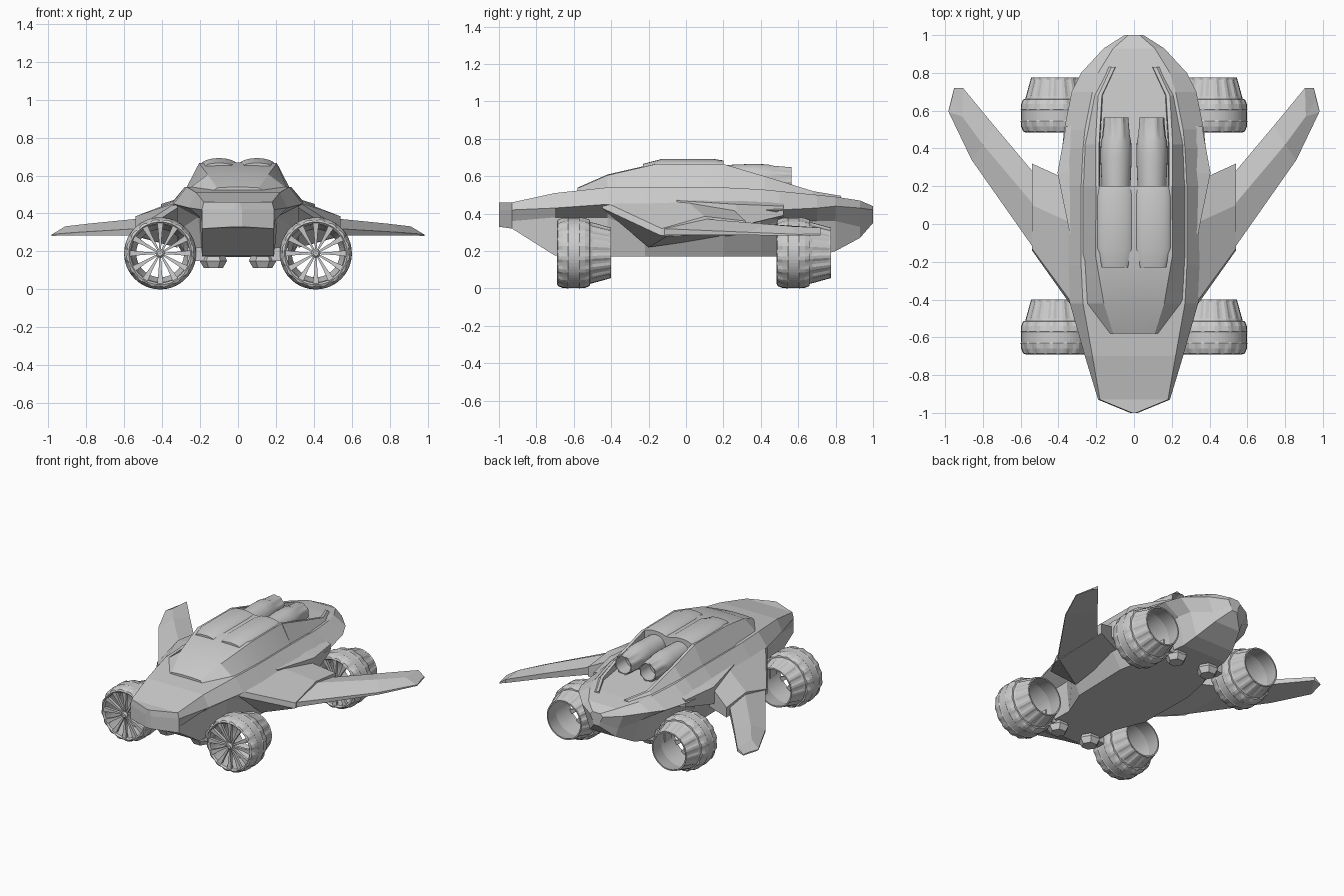
import bpy, bmesh
from math import sin, cos, pi
from mathutils import Vector, Matrix

if "Cube" in bpy.data.objects:
    bpy.data.objects.remove(bpy.data.objects["Cube"])


def finish(name, bm, smooth=None, mirror=False):
    bmesh.ops.remove_doubles(bm, verts=bm.verts, dist=0.0005)
    bmesh.ops.recalc_face_normals(bm, faces=bm.faces)
    me = bpy.data.meshes.new(name)
    bm.to_mesh(me)
    bm.free()
    ob = bpy.data.objects.new(name, me)
    bpy.context.collection.objects.link(ob)
    if smooth:
        bpy.ops.object.select_all(action='DESELECT')
        ob.select_set(True)
        bpy.context.view_layer.objects.active = ob
        bpy.ops.object.shade_smooth_by_angle(angle=smooth)
    if mirror:
        ob.modifiers.new("mirror", 'MIRROR').use_mirror_merge = False
    return ob


def loft(bm, rings, wrap=False):
    """Skin closed rings of points; cap the ends unless wrapped round."""
    vs = [[bm.verts.new(p) for p in r] for r in rings]
    n = len(vs[0])
    pairs = list(zip(vs, vs[1:])) + ([(vs[-1], vs[0])] if wrap else [])
    for a, b in pairs:
        for i in range(n):
            j = (i + 1) % n
            bm.faces.new((a[i], a[j], b[j], b[i]))
    if not wrap:
        bm.faces.new(vs[0])
        bm.faces.new(vs[-1])


def lathe(bm, profile, centre, seg, teeth=()):
    """Spin a closed (y, radius) profile about the y axis; teeth lists notched points."""
    cx, cy, cz = centre
    rings = []
    for k in range(seg):
        a = 2 * pi * k / seg
        ring = []
        for i, (y, r) in enumerate(profile):
            if i in teeth and k % 4 < 2:
                r -= 0.006
            ring.append((cx + r * cos(a), cy + y, cz + r * sin(a)))
        rings.append(ring)
    loft(bm, rings, wrap=True)


def symmetric(y, half):
    """Full ring from right-hand (x, z) points running bottom to top."""
    return [(x, y, z) for x, z in half] + [(-x, y, z) for x, z in reversed(half)]


def box(bm, centre, size):
    m = Matrix.Translation(centre) @ Matrix.Diagonal((*size, 1))
    bmesh.ops.create_cube(bm, size=1, matrix=m)


# Hull: y, bottom z, bottom x, then lower side, belt and shoulder (x, z)
HULL = [
    (-1.0, .33, .02, .02, .38, .02, .42, .01, .46),
    (-.93, .32, .19, .19, .36, .19, .42, .18, .46),
    (-.70, .175, .19, .20, .38, .26, .43, .22, .51),
    (-.42, .17, .19, .21, .38, .34, .45, .27, .54),
    (-.22, .17, .27, .33, .30, .35, .45, .28, .54),
    (.20, .17, .28, .37, .32, .38, .42, .28, .54),
    (.40, .17, .24, .34, .33, .38, .42, .27, .53),
    (.50, .17, .19, .24, .36, .37, .42, .26, .52),
    (.70, .17, .17, .22, .36, .33, .43, .22, .50),
    (.80, .20, .15, .20, .36, .28, .44, .19, .49),
    (.93, .27, .10, .12, .33, .16, .43, .11, .47),
    (1.0, .35, .02, .03, .38, .05, .42, .03, .44),
]
bm = bmesh.new()
loft(bm, [symmetric(y, [(bx, bz), (ax, az), (cx, cz), (dx, dz)])
          for y, bz, bx, ax, az, cx, cz, dx, dz in HULL])
finish("hull", bm)

# Canopy: y, base x, base z, roof edge x, roof z
CANOPY = [(-.58, .13, .52, .11, .535), (-.42, .26, .53, .16, .605),
          (-.16, .275, .53, .205, .665), (.20, .275, .53, .20, .665)]
bm = bmesh.new()
loft(bm, [symmetric(y, [(bx, bz), (rx, rz), (rx * .4, rz + .004)])
          for y, bx, bz, rx, rz in CANOPY])
finish("canopy", bm, smooth=0.4)

# Twin roof humps ahead of the engines
bm = bmesh.new()
rings = []
for y, h, w in ((-.23, .004, .07), (-.13, .03, .1), (.15, .03, .1), (.2, .022, .095)):
    rings.append([(.1 + w * cos(pi * k / 10), y, .65 + (.012 + h) * sin(pi * k / 10))
                  for k in range(11)])
loft(bm, rings)
finish("roof_hump", bm, smooth=0.6, mirror=True)

# Rear deck rims sloping down either side of the engine bay
bm = bmesh.new()
loft(bm, [[(b, y, zb), (t, y, zt), (t - .02, y, zt), (t - .025, y, zb)]
          for y, b, zb, t, zt in ((.2, .275, .53, .205, .665), (.42, .265, .52, .205, .60),
                                  (.68, .22, .49, .19, .52), (.83, .15, .475, .12, .495))])
finish("deck_rim", bm, mirror=True)

# Rear roof engines with open nozzles
bm = bmesh.new()
lathe(bm, [(.19, .001), (.19, .076), (.36, .083), (.44, .08), (.47, .074), (.565, .066),
           (.565, .057), (.46, .055), (.46, .001)], (.095, 0, .583), 32, teeth=(4, 5))
finish("roof_engine", bm, smooth=0.4, mirror=True)

# Wing roots blending into the hull
bm = bmesh.new()
loft(bm, [[(.32, y, z) for y, z in ((-.45, .43), (-.43, .46), (0, .47), (.22, .45),
                                    (.22, .28), (-.2, .22))],
          [(.54, y, z) for y, z in ((-.14, .285), (-.13, .32), (.1, .385), (.32, .36),
                                    (.32, .29), (-.1, .28))]])
finish("wing_root", bm, mirror=True)

# Forward-raked outer wings
bm = bmesh.new()
loft(bm, [
    [(.53, -.13, .285), (.53, -.13, .32), (.53, .1, .372), (.53, .27, .345), (.53, .27, .29)],
    [(.86, .34, .285), (.86, .34, .30), (.80, .42, .345), (.74, .52, .335), (.74, .52, .30)],
    [(.98, .59, .282), (.98, .59, .29), (.91, .57, .332), (.905, .72, .325), (.905, .72, .30)],
    [(.982, .60, .282), (.982, .60, .288), (.965, .66, .292), (.952, .72, .292), (.952, .72, .284)],
])
finish("wing", bm, mirror=True)

# Side scoops standing off the hull behind the wing roots
bm = bmesh.new()
loft(bm, [[(.30, y, z0), (x, y, z0 + .01), (x, y, z1 - .03), (.29, y, z1)]
          for y, x, z0, z1 in ((-.05, .34, .40, .50), (.27, .405, .32, .48), (.52, .36, .38, .47))])
finish("side_scoop", bm, mirror=True)

# Wheel assemblies: tyre, spoked rim, rear thruster cone and mounts
TYRE = [(-.09, .165), (-.085, .178), (-.06, .188), (-.03, .19), (-.025, .187), (.025, .187),
        (.03, .19), (.06, .188), (.085, .178), (.087, .16), (.087, .155), (-.08, .155)]
CONE = [(.08, .168), (.1, .163), (.19, .138), (.2, .135), (.2, .126), (.08, .153)]
for label, cy in (("front", -.6), ("rear", .575)):
    c = Vector((.41, cy, .19))
    bm = bmesh.new()
    lathe(bm, TYRE, c, 64, teeth=(1, 2, 7, 8))
    finish(label + "_tyre", bm, mirror=True)

    bm = bmesh.new()
    lathe(bm, CONE, c, 64, teeth=(1, 2))
    finish(label + "_thruster_cone", bm, mirror=True)

    bm = bmesh.new()
    for k in range(12):
        rot = Matrix.Rotation(2 * pi * k / 12, 3, 'Y')
        loft(bm, [[c + rot @ Vector((sx * w, sy, r))
                   for sx, sy in ((-1, y0), (1, y0), (1, y0 + .02), (-1, y0 + .02))]
                  for r, w, y0 in ((.012, .004, -.075), (.10, .009, -.08), (.16, .016, -.085))])
    finish(label + "_spokes", bm, mirror=True)

    bm = bmesh.new()
    lathe(bm, [(-.09, .001), (-.09, .014), (-.08, .023), (-.045, .023), (-.045, .001)], c, 16)
    finish(label + "_hub", bm, smooth=0.5, mirror=True)

    # Bracket from hull to wheel, and a six-sided lift jet under the hull
    bm = bmesh.new()
    box(bm, (.215, cy, .185), (.10, .07, .07))
    finish(label + "_bracket", bm, mirror=True)
    bm = bmesh.new()
    loft(bm, [[(.13 + r * cos(pi * k / 3), cy + r * sin(pi * k / 3), z) for k in range(6)]
              for r, z in ((.055, .19), (.072, .15), (.05, .112))])
    finish(label + "_lift_jet", bm, mirror=True)
